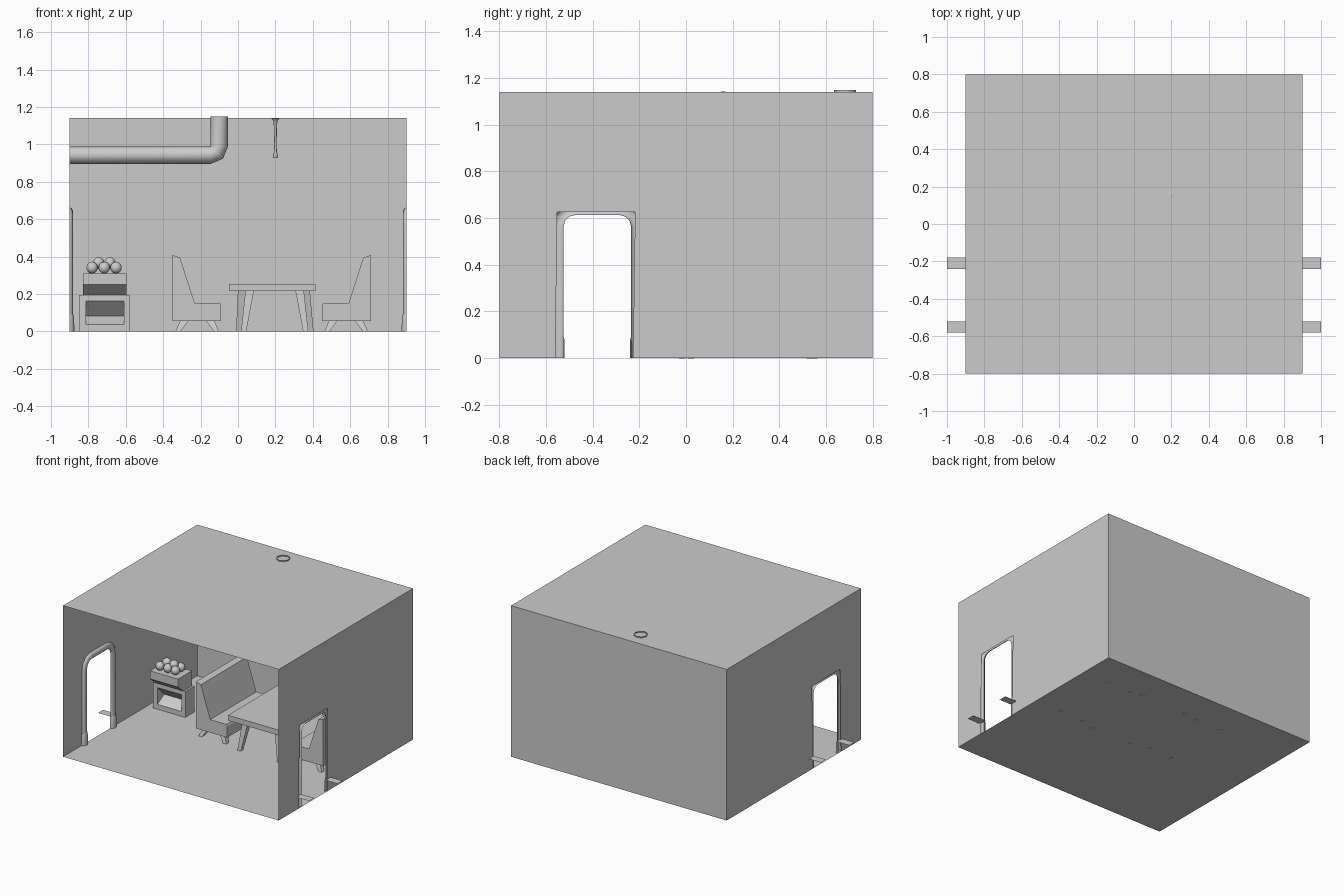
import bpy, bmesh, math
from mathutils import Vector

if "Cube" in bpy.data.objects:
    bpy.data.objects.remove(bpy.data.objects["Cube"])


def make(name, bm, smooth=False, recalc=True):
    if recalc:
        bmesh.ops.recalc_face_normals(bm, faces=bm.faces[:])
    me = bpy.data.meshes.new(name)
    bm.to_mesh(me)
    bm.free()
    ob = bpy.data.objects.new(name, me)
    bpy.context.collection.objects.link(ob)
    if smooth:
        bpy.ops.object.select_all(action='DESELECT')
        ob.select_set(True)
        bpy.context.view_layer.objects.active = ob
        bpy.ops.object.shade_smooth_by_angle(angle=math.radians(50))
    return ob


def skin(name, rings, wrap=True, caps=True, smooth=False):
    """Join a list of cross-sections into one surface."""
    bm = bmesh.new()
    vs = [[bm.verts.new(p) for p in r] for r in rings]
    n = len(vs[0])
    for a, b in zip(vs, vs[1:]):
        for i in range(n if wrap else n - 1):
            j = (i + 1) % n
            bm.faces.new((a[i], a[j], b[j], b[i]))
    if caps:
        bm.faces.new(vs[0])
        bm.faces.new(vs[-1])
    return make(name, bm, smooth)


def box(name, x0, x1, y0, y1, z0, z1):
    return skin(name, [[(x0, y0, z), (x1, y0, z), (x1, y1, z), (x0, y1, z)] for z in (z0, z1)])


def prism_x(name, prof, x0, x1):
    return skin(name, [[(x, y, z) for y, z in prof] for x in (x0, x1)])


def leg(name, top, bottom, wt, wb, z):
    rings = []
    for (x, y), w, h in ((bottom, wb / 2, -0.001), (top, wt / 2, z)):
        rings.append([(x - w, y - w, h), (x + w, y - w, h), (x + w, y + w, h), (x - w, y + w, h)])
    return skin(name, rings)


# Room shell, open at the front, doorway notched into each side wall
X, Y, H = 0.9, 0.8, 1.14
bm = bmesh.new()
door = [(-0.56, 0), (-0.552, 0.625), (-0.218, 0.625), (-0.227, 0)]
faces = [
    [(-X, -Y, 0), (X, -Y, 0), (X, Y, 0), (-X, Y, 0)],
    [(-X, -Y, H), (X, -Y, H), (X, Y, H), (-X, Y, H)],
    [(-X, Y, 0), (X, Y, 0), (X, Y, H), (-X, Y, H)],
]
for s in (-X, X):
    faces.append([(s, y, z) for y, z in [(-Y, 0)] + door + [(Y, 0), (Y, H), (-Y, H)]])
for f in faces:
    bm.faces.new([bm.verts.new(p) for p in f])
bmesh.ops.remove_doubles(bm, verts=bm.verts[:], dist=1e-5)
make("room_shell", bm)

# Door frames: half-round trim, flared feet and thin outside ledges
cy, hw, top, r = -0.38, 0.17, 0.638, 0.075
path = [((cy - hw, 0), (-1, 0))]
for c, a0 in (((cy - hw + r, top - r), 180), ((cy + hw - r, top - r), 90)):
    for k in range(4):
        a = math.radians(a0 - 30 * k)
        n = (math.cos(a), math.sin(a))
        path.append(((c[0] + r * n[0], c[1] + r * n[1]), n))
path.append(((cy + hw, 0), (1, 0)))
half = [(math.cos(math.pi * k / 6), math.sin(math.pi * k / 6)) for k in range(7)]
for s, side in ((-1, "left"), (1, "right")):
    rings = [[(s * (X - 0.018 * d), p[0] + n[0] * 0.025 * o, p[1] + n[1] * 0.025 * o)
              for o, d in half] for p, n in path]
    skin(side + "_door_frame", rings, wrap=False, caps=False, smooth=True)
    for e, end in ((-1, "front"), (1, "back")):
        fy = cy + e * hw
        rings = [[(s * (X - dep * d), fy + w * o, z) for o, d in half]
                 for z, w, dep in ((0, 0.03, 0.025), (0.075, 0.03, 0.024), (0.09, 0.026, 0.019))]
        skin(f"{side}_{end}_frame_foot", rings, wrap=False, caps=False, smooth=True)
        bm = bmesh.new()
        bm.faces.new([bm.verts.new((s * x, fy + w, 0.09)) for x, w in
                      ((X - 0.01, -0.03), (1.0, -0.03), (1.0, 0.03), (X - 0.01, 0.03))])
        ledge = make(f"{side}_{end}_frame_ledge", bm)

# Ceiling pipe with a two-step elbow, open ends
pr, px, py, pz = 0.047, -0.1, 0.682, 0.943
pivot = Vector((px - pr, py, pz + pr))
stations = [(Vector((-X, py, pz + pr)), 0)]
stations += [(pivot, a) for a in (0, 45, 90)]
stations.append((Vector((px - pr, py, 1.148)), 90))
rings = []
for piv, a in stations:
    a = math.radians(a)
    out = Vector((math.sin(a), 0, -math.cos(a)))
    ring = []
    for k in range(8):
        t = math.radians(45 * k)
        ring.append(piv + out * (pr * 1.001 + pr * math.cos(t)) + Vector((0, pr * math.sin(t), 0)))
    rings.append(ring)
skin("ceiling_pipe", rings, caps=False, smooth=True)

# Hanging lamp holder
prof = [(0.004, 1.142), (0.024, 1.139), (0.012, 1.128), (0.009, 1.11), (0.006, 1.0),
        (0.008, 0.96), (0.015, 0.936), (0.011, 0.927)]
skin("hanging_lamp", [[(0.2 + q * math.cos(k * math.pi / 4), 0.16 + q * math.sin(k * math.pi / 4), z)
                       for k in range(8)] for q, z in prof], smooth=True)

# Table
mid = 0.18
box("table_top", -0.048, 0.414, -0.05, 0.585, 0.215, 0.255)
for i, (xt, xb, yt, yb) in enumerate(((0.062, 0.03, 0.02, -0.016), (0.33, 0.362, 0.02, -0.016),
                                      (0.022, 0.004, 0.515, 0.55), (0.362, 0.39, 0.515, 0.55))):
    leg(f"table_leg_{i + 1}", (xt, yt), (xb, yb), 0.045, 0.028, 0.216)

# Two benches facing the table, mirrored about its middle
seat = [(-0.35, 0.055), (-0.35, 0.408), (-0.31, 0.395), (-0.232, 0.153),
        (-0.097, 0.153), (-0.09, 0.14), (-0.09, 0.055)]
for m, side in ((False, "left"), (True, "right")):
    fx = (lambda x: 2 * mid - x) if m else (lambda x: x)
    skin(side + "_bench", [[(fx(x), y, z) for x, z in seat] for y in (0.0, 0.55)])
    for j, (yt, yb) in enumerate(((0.045, 0.02), (0.505, 0.53))):
        leg(f"{side}_bench_back_leg_{j + 1}", (fx(-0.285), yt), (fx(-0.322), yb), 0.045, 0.027, 0.06)
        leg(f"{side}_bench_front_leg_{j + 1}", (fx(-0.15), yt), (fx(-0.115), yb), 0.045, 0.027, 0.06)

# Cabinet with a wedge-shaped opening
cab = box("cabinet", -0.85, -0.58, 0.2, 0.31, 0.0, 0.195)
cut = prism_x("cabinet_cutter", [(0.19, 0.0365), (0.19, 0.164), (0.2, 0.163), (0.28, 0.083), (0.2, 0.037)],
              -0.812, -0.61)
cut.hide_render = True
mod = cab.modifiers.new("opening", 'BOOLEAN')
mod.operation = 'DIFFERENCE'
mod.solver = 'EXACT'
mod.object = cut
bpy.ops.object.select_all(action='DESELECT')
cab.select_set(True)
bpy.context.view_layer.objects.active = cab
bpy.ops.object.modifier_apply(modifier=mod.name)
bpy.data.objects.remove(cut)

# Overhanging tray above the cabinet
prism_x("tray", [(0.2, 0.195), (0.135, 0.25), (0.135, 0.31), (0.3, 0.31), (0.3, 0.195)], -0.83, -0.595)

# Pile of round goods on the tray
spots = [(x, y, 0.341) for y in (0.185, 0.25) for x in (-0.78, -0.715, -0.652)]
spots += [(-0.745, 0.217, 0.366), (-0.685, 0.217, 0.366)]
for i, p in enumerate(spots):
    bm = bmesh.new()
    bmesh.ops.create_uvsphere(bm, u_segments=10, v_segments=6, radius=0.032)
    bmesh.ops.translate(bm, verts=bm.verts[:], vec=p)
    make(f"round_item_{i + 1}", bm, smooth=True)
